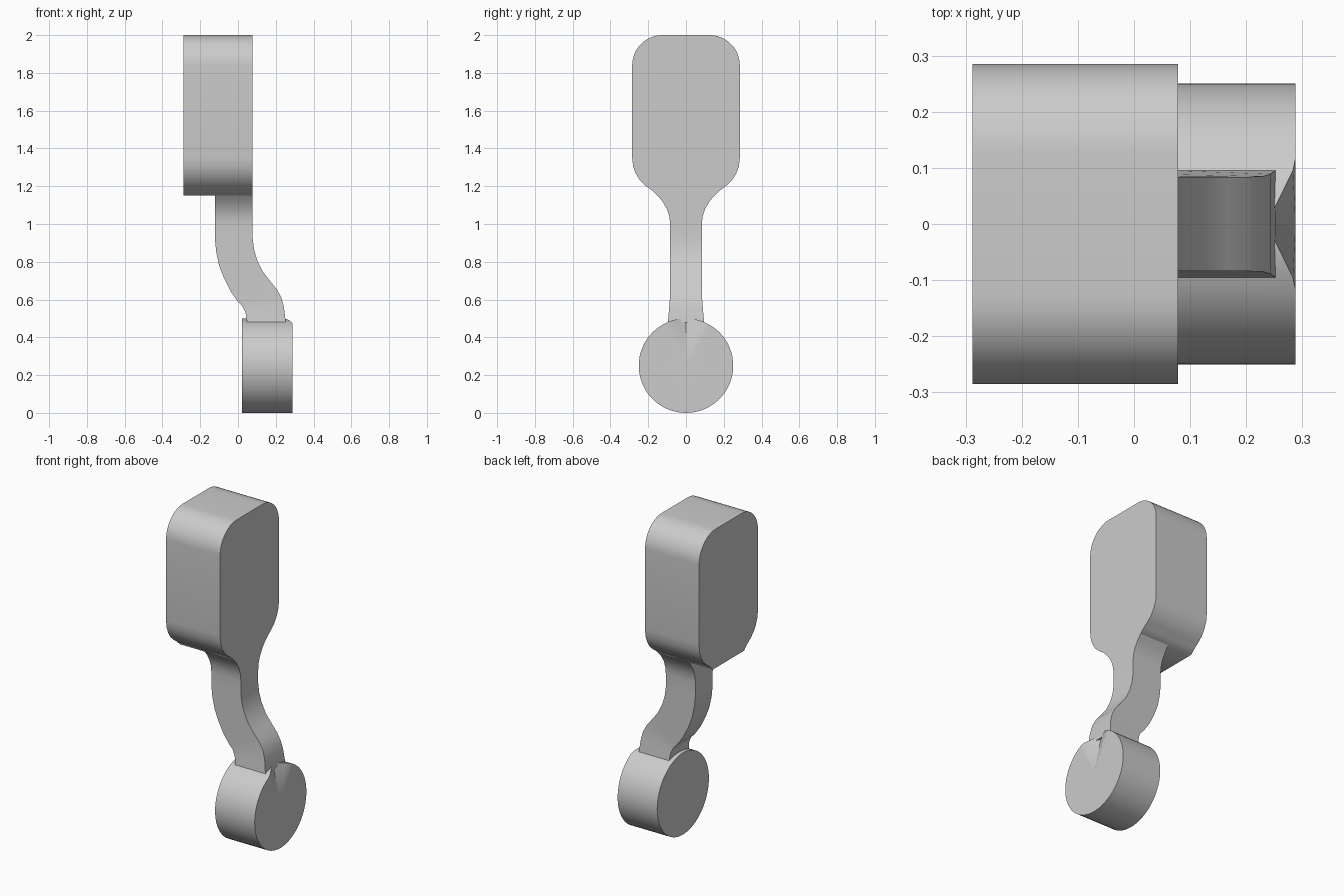
import bpy, bmesh, math

cube = bpy.data.objects.get("Cube")
if cube:
    bpy.data.objects.remove(cube)

GREY = (0.6, 0.6, 0.6, 1)
grey = bpy.data.materials.new("plain grey")
grey.use_nodes = True
grey.diffuse_color = GREY
grey.node_tree.nodes["Principled BSDF"].inputs["Base Color"].default_value = GREY


def finish(bm, name, angle=50):
    """Turn a bmesh into a smooth-shaded object with crisp edges."""
    bmesh.ops.recalc_face_normals(bm, faces=bm.faces[:])
    mesh = bpy.data.meshes.new(name)
    bm.to_mesh(mesh)
    bm.free()
    mesh.materials.append(grey)
    obj = bpy.data.objects.new(name, mesh)
    bpy.context.collection.objects.link(obj)
    bpy.ops.object.select_all(action='DESELECT')
    obj.select_set(True)
    bpy.context.view_layer.objects.active = obj
    bpy.ops.object.shade_smooth_by_angle(angle=math.radians(angle))
    return obj


def bridge(bm, a, b):
    """Join two closed rings of vertices with quads."""
    for i in range(len(a)):
        j = (i + 1) % len(a)
        bm.faces.new((a[i], a[j], b[j], b[i]))


# Head: rounded outline in the y-z plane, extruded along x
R, W = 0.16, 0.285
half = [(W - R + R * math.sin(t), 2 - R + R * math.cos(t))
        for t in (math.pi / 2 * i / 12 for i in range(13))]
half += [(W, 1.35), (0.28, 1.305), (0.265, 1.265), (0.242, 1.229),
         (0.213, 1.202), (0.18, 1.178), (0.15, 1.15)]
outline = half + [(-y, z) for y, z in reversed(half)]
bm = bmesh.new()
rings = [[bm.verts.new((x, y, z)) for y, z in outline] for x in (-0.288, 0.078)]
bridge(bm, *rings)
for ring in rings:
    bm.faces.new(ring)
finish(bm, "head")

# Neck: rectangular sections (left x, left z, right x, right z, half width)
sections = [
    (-0.122, 1.15, 0.078, 1.15, 0.15), (-0.122, 1.12, 0.078, 1.12, 0.125),
    (-0.122, 1.08, 0.078, 1.08, 0.101), (-0.122, 1.04, 0.078, 1.04, 0.088),
    (-0.122, 1.0, 0.078, 1.0, 0.084), (-0.122, 0.92, 0.078, 0.92, 0.084),
    (-0.115, 0.85, 0.085, 0.865, 0.084), (-0.1, 0.78, 0.101, 0.81, 0.084),
    (-0.075, 0.715, 0.13, 0.75, 0.084), (-0.04, 0.645, 0.168, 0.7, 0.084),
    (0.0, 0.588, 0.205, 0.655, 0.084), (0.025, 0.562, 0.23, 0.61, 0.085),
    (0.04, 0.53, 0.243, 0.56, 0.089), (0.048, 0.478, 0.253, 0.478, 0.096),
]
bm = bmesh.new()
rings = [[bm.verts.new(p) for p in ((xl, -w, zl), (xr, -w, zr),
                                    (xr, w, zr), (xl, w, zl))]
         for xl, zl, xr, zr, w in sections]
for a, b in zip(rings, rings[1:]):
    bridge(bm, a, b)
bm.faces.new(rings[-1])
finish(bm, "neck", 40)

# Foot disc: round plate whose outer face is scooped inwards near the top
N, RAD = 64, 0.25
bm = bmesh.new()
back, front = [], []
for i in range(N):
    t = 2 * math.pi * i / N
    y, z = RAD * math.sin(t), RAD + RAD * math.cos(t)
    dent = max(0, 0.105 - abs(y)) * 0.49 if z > RAD else 0
    back.append(bm.verts.new((0.02, y, z)))
    front.append(bm.verts.new((0.288 - dent, y, z)))
bridge(bm, back, front)
bm.faces.new(back)
hub = bm.verts.new((0.288, 0, RAD))
for i in range(N):
    bm.faces.new((front[i], front[(i + 1) % N], hub))
finish(bm, "foot_disc")
